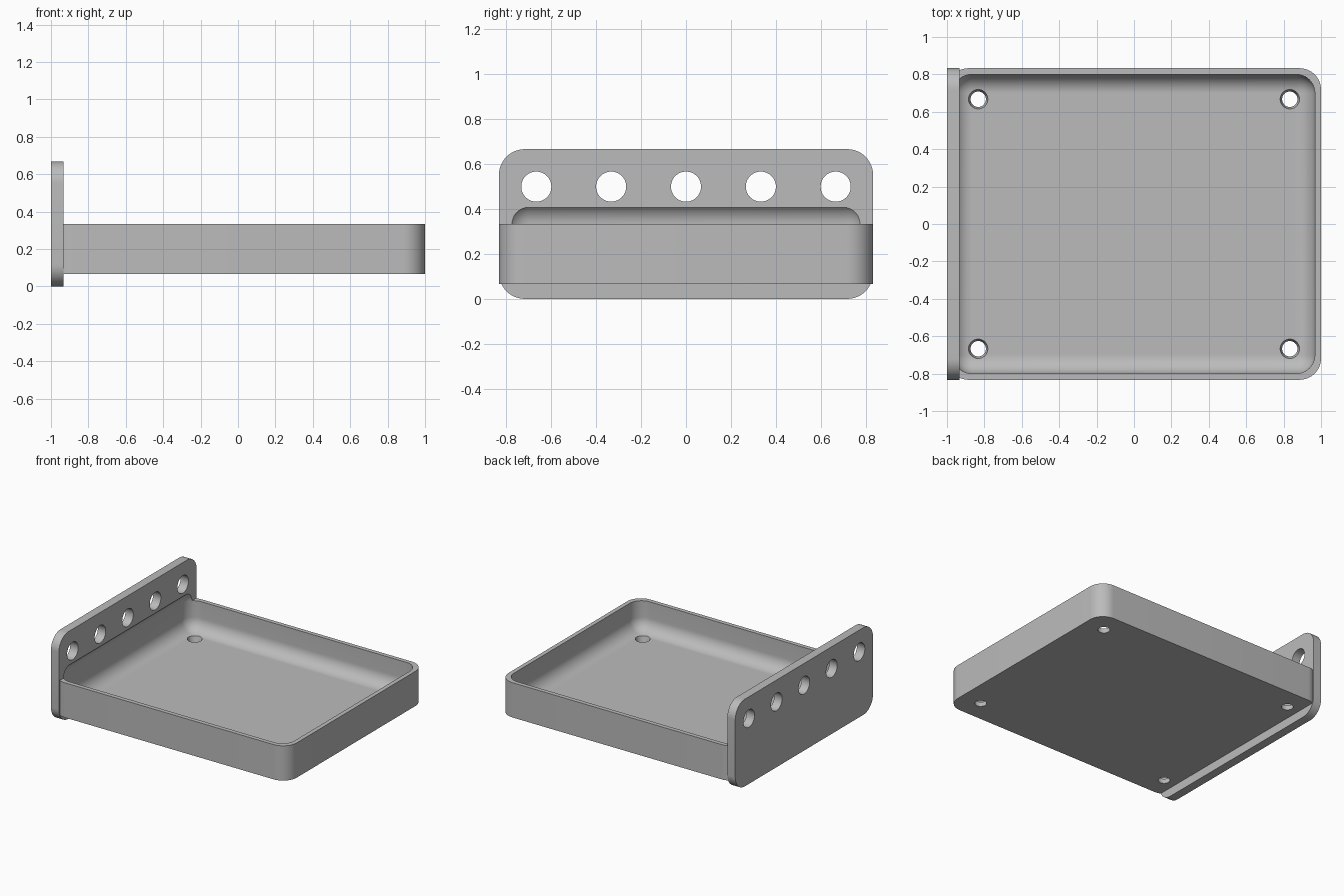
import bpy, bmesh
from mathutils import Matrix

cube = bpy.data.objects.get("Cube")
if cube:
    bpy.data.objects.remove(cube, do_unlink=True)

GREY = (0.5, 0.5, 0.5, 1.0)
mat = bpy.data.materials.new("plain grey")
mat.use_nodes = True
mat.diffuse_color = GREY
mat.node_tree.nodes["Principled BSDF"].inputs["Base Color"].default_value = GREY


def add_object(name, bm):
    mesh = bpy.data.meshes.new(name)
    bm.to_mesh(mesh)
    bm.free()
    mesh.materials.append(mat)
    obj = bpy.data.objects.new(name, mesh)
    bpy.context.collection.objects.link(obj)
    return obj


def rounded_box(name, low, high, radius, axis=None, segments=12):
    """Box with the edges along one axis rounded, or all edges if axis is None."""
    bm = bmesh.new()
    bmesh.ops.create_cube(bm, size=1)
    for v in bm.verts:
        for i in range(3):
            v.co[i] = high[i] if v.co[i] > 0 else low[i]
    edges = [e for e in bm.edges if axis is None
             or abs(e.verts[0].co[axis] - e.verts[1].co[axis]) > 0.001]
    bmesh.ops.bevel(bm, geom=edges, offset=radius, segments=segments,
                    profile=0.5, affect='EDGES')
    return add_object(name, bm)


def round_cutters(name, centres, r_low, r_high, depth, axis='Z'):
    """Several cylinders or cones in one cutter."""
    bm = bmesh.new()
    turn = Matrix.Rotation(1.5707963, 4, 'Y') if axis == 'X' else Matrix()
    for c in centres:
        bmesh.ops.create_cone(bm, cap_ends=True, segments=48, radius1=r_low,
                              radius2=r_high, depth=depth,
                              matrix=Matrix.Translation(c) @ turn)
    return add_object(name, bm)


def cut(obj, *cutters):
    for cutter in cutters:
        mod = obj.modifiers.new("cut", 'BOOLEAN')
        mod.operation = 'DIFFERENCE'
        mod.solver = 'EXACT'
        mod.object = cutter
        with bpy.context.temp_override(object=obj, active_object=obj):
            bpy.ops.object.modifier_apply(modifier=mod.name)


# Main bodies
FACE = -0.933
end_plate = rounded_box("end_plate", (-1, -0.833, 0), (FACE, 0.833, 0.667), 0.115, axis=0)
tray = rounded_box("tray", (-1, -0.833, 0.067), (1, 0.833, 0.333), 0.115, axis=2)

# Cutters: soft-edged tray hollow, tapered drain holes, row of plate holes
hollow = rounded_box("hollow_cutter", (-0.967, -0.8, 0.108), (0.967, 0.8, 0.433), 0.1)
drains = round_cutters("drain_cutter",
                       [(x, y, 0.09) for x in (-0.833, 0.833) for y in (-0.667, 0.667)],
                       0.038, 0.056, 0.07)
peg_holes = round_cutters("plate_hole_cutter",
                          [(-0.967, i / 3, 0.5) for i in range(-2, 3)],
                          0.067, 0.067, 0.2, axis='X')
# Box that trims the part of the tray inside the plate
trim = rounded_box("trim_cutter", (-1.2, -1, -0.1), (FACE, 1, 0.8), 0.01, axis=0)

cut(tray, trim, hollow, drains)
cut(end_plate, hollow, peg_holes)

for cutter in (hollow, drains, peg_holes, trim):
    bpy.data.objects.remove(cutter, do_unlink=True)

# Smooth curves, crisp edges
bpy.ops.object.select_all(action='DESELECT')
for obj in (tray, end_plate):
    obj.select_set(True)
bpy.context.view_layer.objects.active = tray
bpy.ops.object.shade_smooth_by_angle(angle=0.52)
